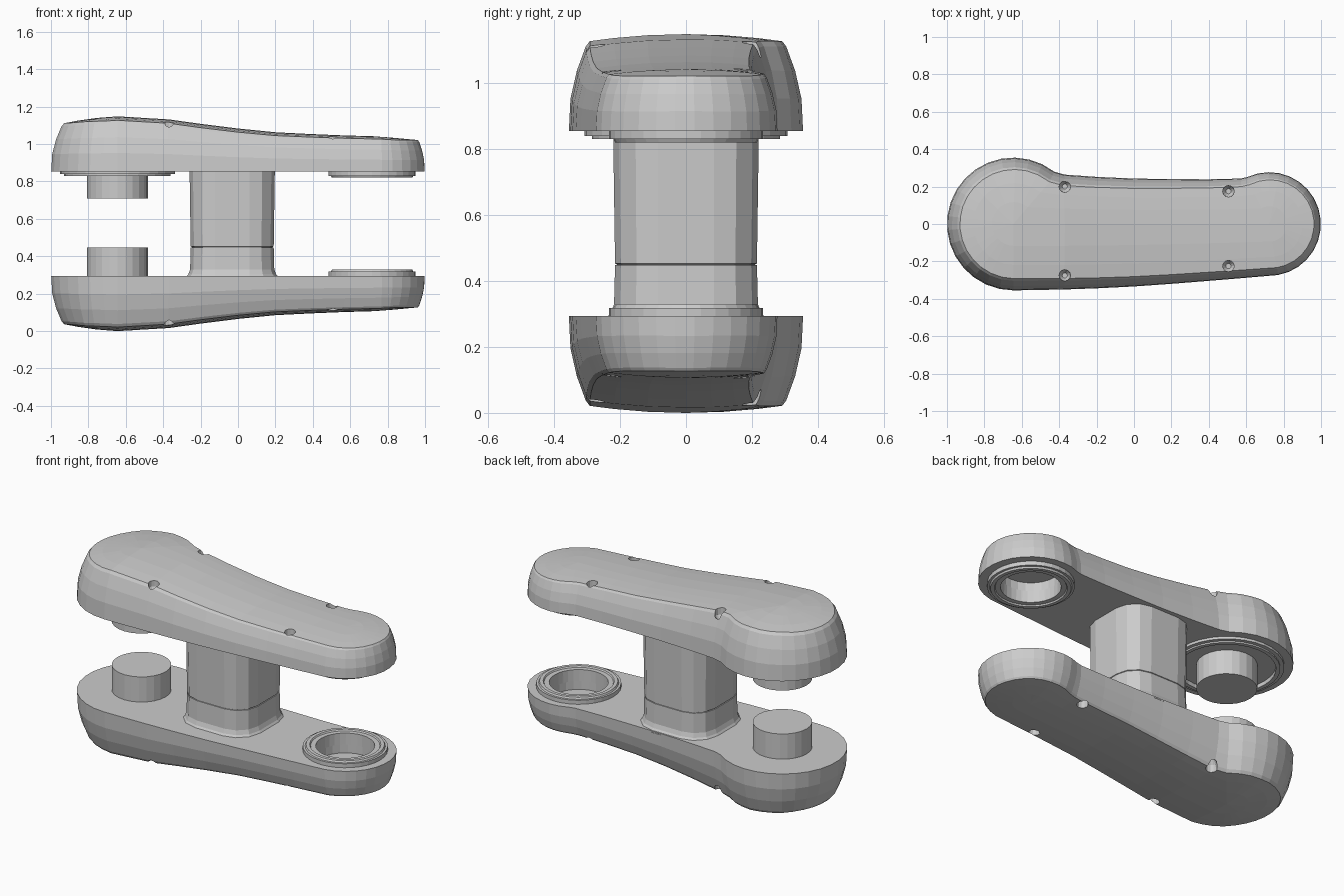
import bpy, bmesh
from math import sin, cos, radians, pi
from mathutils import Vector

if "Cube" in bpy.data.objects:
    bpy.data.objects.remove(bpy.data.objects["Cube"])

H, RIM = 1.148, 0.294            # total height, inner flat face of lower half
LX, LR, RX, RR = -0.645, 0.355, 0.722, 0.277   # round ends: centre x and radius


def finish(bm, name, flip=False):
    """Turn a bmesh into an object; flip mirrors it to the upper half."""
    bmesh.ops.remove_doubles(bm, verts=bm.verts, dist=1e-5)
    if flip:
        for v in bm.verts:
            v.co.z = H - v.co.z
    bmesh.ops.recalc_face_normals(bm, faces=bm.faces)
    me = bpy.data.meshes.new(name)
    bm.to_mesh(me)
    bm.free()
    ob = bpy.data.objects.new(name, me)
    bpy.context.collection.objects.link(ob)
    return ob


def lathe(bm, x, y, profile, steps=24, closed=False):
    vs = [bm.verts.new((x + r, y, z)) for r, z in profile]
    es = [bm.edges.new(p) for p in zip(vs, vs[1:])]
    if closed:
        es.append(bm.edges.new((vs[-1], vs[0])))
    bmesh.ops.spin(bm, geom=vs + es, cent=(x, y, 0), axis=(0, 0, 1),
                   angle=2 * pi, steps=steps, use_merge=False)
    return bm


def turned(name, x, profile, flip=False, closed=False, steps=24):
    return finish(lathe(bmesh.new(), x, 0, profile, steps, closed), name, flip)


def loft(bm, rings):
    loops = [[bm.verts.new(p) for p in ring] for ring in rings]
    n = len(loops[0])
    for a, b in zip(loops, loops[1:]):
        for i in range(n):
            j = (i + 1) % n
            bm.faces.new((a[i], a[j], b[j], b[i]))
    return loops


def base(x):
    """Long S-curve of the outer face."""
    pts = [(-1, .05), (-.8, .012), (LX, 0), (-.5, .004), (-.4, .012), (-.2, .04), (0, .065),
           (.2, .085), (.5, .1), (.75, .107), (1, .13)]
    for (x0, z0), (x1, z1) in zip(pts, pts[1:]):
        if x <= x1:
            return z0 + (z1 - z0) * (x - x0) / (x1 - x0)
    return pts[-1][1]


def outline():
    """Plan outline, counter-clockwise, as (x, y, spine x)."""
    def arc(cx, r, a0, a1, n):
        for i in range(n + 1):
            a = radians(a0 + (a1 - a0) * i / n)
            yield cx + r * cos(a), r * sin(a), cx
    xs = [-.37, -.2, 0, .2, .4, .57]
    low = [-.35, -.344, -.334, -.32, -.304, -.29]
    high = [.264, .252, .243, .24, .239, .243]
    pts = list(arc(LX, LR, 52, 270, 18))
    pts += [(x, y, x) for x, y in zip(xs, low)]
    pts += list(arc(RX, RR, -80, 115, 16))
    pts += [(x, y, x) for x, y in reversed(list(zip(xs, high)))]
    return pts


def shell(name, flip):
    pts = outline()
    n = len(pts)
    normals = []
    for i in range(n):
        a, b = pts[i - 1], pts[(i + 1) % n]
        normals.append(Vector((b[1] - a[1], a[0] - b[0])).normalized())

    def inset(i, d):
        x, y, _ = pts[i]
        d *= 0.8 - 0.25 * x
        return x - normals[i].x * d, y - normals[i].y * d

    def face_z(x, y):
        return base(x) + 0.25 * y * y
    # side wall, from the flat rim to the rounded outer edge
    rings = []
    for d, t in [(0, 1), (.005, .64), (.025, .33), (.053, .06), (.066, 0)]:
        ring = []
        for i in range(n):
            x, y = inset(i, d)
            e = face_z(*inset(i, .066))
            ring.append((x, y, e + t * (RIM - e)))
        rings.append(ring)
    # crowned outer face, closing on the spine
    for f in (.75, .4, 0):
        ring = []
        for i in range(n):
            x, y = inset(i, .066)
            s = pts[i][2]
            x, y = s + (x - s) * f, y * f
            ring.append((x, y, face_z(x, y)))
        rings.append(ring)
    bm = bmesh.new()
    # collapse the spine ring before making faces
    loops = [[bm.verts.new(p) for p in r] for r in rings[:-1]]
    spine = {}
    for p in rings[-1]:
        k = round(p[0], 4)
        if k not in spine:
            spine[k] = bm.verts.new(p)
    loops.append([spine[round(p[0], 4)] for p in rings[-1]])
    for a, b in zip(loops, loops[1:]):
        for i in range(n):
            j = (i + 1) % n
            bm.faces.new(list(dict.fromkeys((a[i], a[j], b[j], b[i]))))
    bm.faces.new(loops[0])
    ob = finish(bm, name, flip)

    # screw holes and the round socket
    cut = bmesh.new()
    for x, y in [(-.37, .2), (-.37, -.275), (.505, .175), (.505, -.225)]:
        z = base(x)
        lathe(cut, x, y, [(0, z - .05), (.032, z - .05), (.03, z + .05),
                          (.014, z + .075), (0, z + .075)], 12)
    lathe(cut, .717, 0, [(0, .2), (.163, .2), (.163, .4), (0, .4)], 24)
    cutter = finish(cut, name + "_cutter", flip)
    cutter.hide_render = True
    mod = ob.modifiers.new("holes", 'BOOLEAN')
    mod.operation, mod.solver, mod.object = 'DIFFERENCE', 'EXACT', cutter
    bpy.context.view_layer.objects.active = ob
    bpy.ops.object.modifier_apply(modifier=mod.name)
    bpy.data.objects.remove(cutter)


def post(name, levels):
    """Rounded-square column; levels are (z, outward growth)."""
    rings = []
    for z, g in levels:
        r, ring = .13 + g, []
        for q, (sx, sy) in enumerate([(1, 1), (-1, 1), (-1, -1), (1, -1)]):
            for k in range(4):
                a = pi / 2 * (q + k / 3)
                ring.append((-.031 + sx * .092 + r * cos(a), sy * .085 + r * sin(a), z))
        rings.append(ring)
    bm = bmesh.new()
    loops = loft(bm, rings)
    bm.faces.new(loops[0])
    bm.faces.new(loops[-1])
    finish(bm, name)


# two mirrored halves
shell("lower_shell", False)
shell("upper_shell", True)

# pegs at the wide end
turned("lower_peg", LX, [(0, .28), (.163, .28), (.163, .446), (0, .446)])
turned("upper_peg", LX, [(0, .28), (.163, .28), (.163, .44), (0, .44)], True)

# stepped collar around the upper peg
turned("upper_peg_collar", LX, [(.262, .285), (.262, .318), (.285, .318), (.285, .309),
                                (.307, .309), (.307, .285)], True, True, 32)

# raised rims around the sockets at the narrow end
for name, flip in (("lower_socket_rim", False), ("upper_socket_rim", True)):
    turned(name, .717, [(.162, .25), (.162, .32), (.19, .32), (.195, .328), (.215, .328),
                        (.22, .318), (.233, .318), (.233, .285)], flip, True, 32)

# centre post: flared lower sleeve and upper sleeve with a fine seam
post("lower_post", [(.285, .028), (.305, .012), (.33, .003), (.448, 0), (.448, -.006), (.454, -.006)])
post("upper_post", [(.45, -.006), (.453, 0), (.866, .006)])
